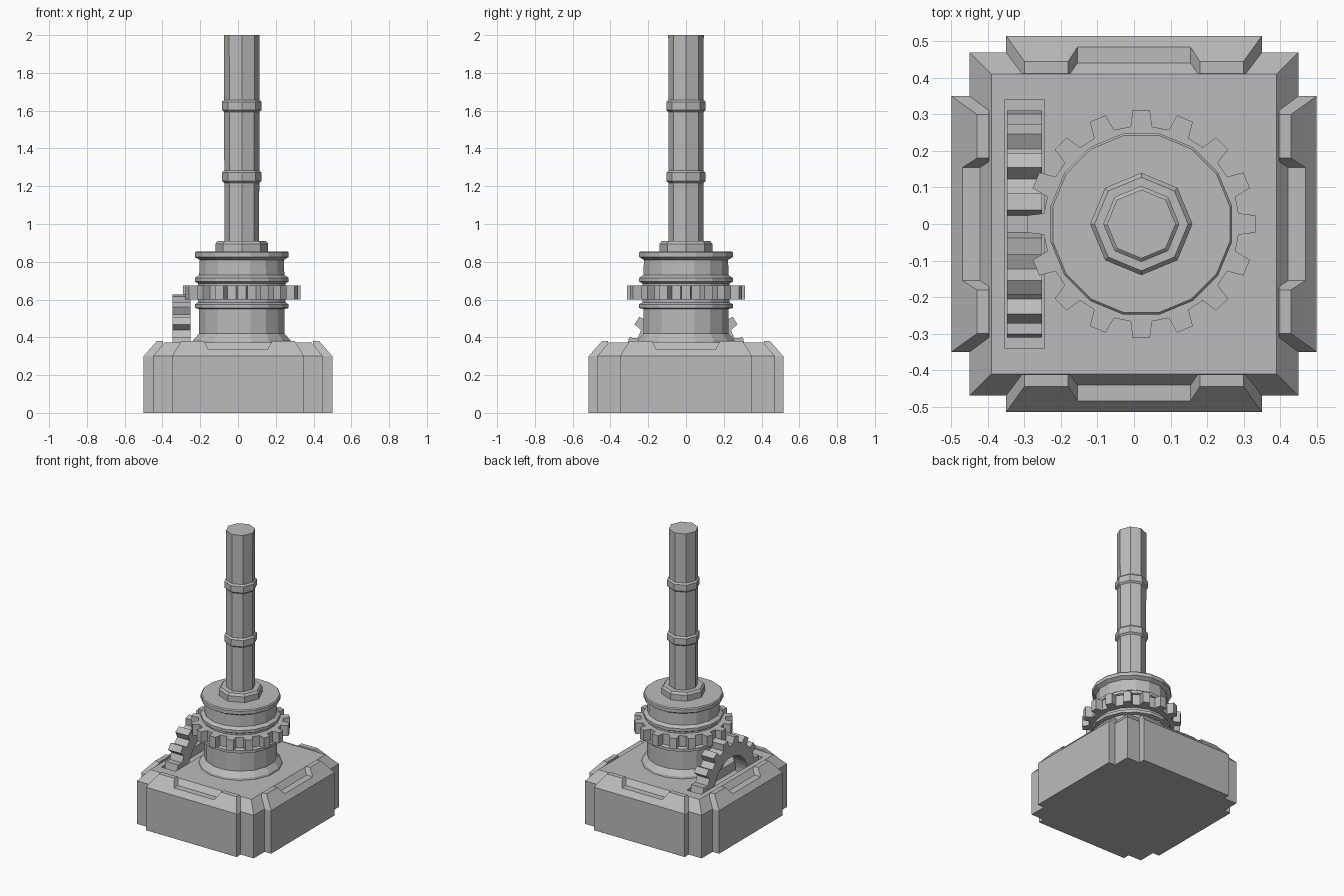
import bpy, bmesh
from math import sin, cos, pi, radians
from mathutils import Matrix, Vector

if "Cube" in bpy.data.objects:
    bpy.data.objects.remove(bpy.data.objects["Cube"])

GREY = (0.5, 0.5, 0.5, 1)
metal = bpy.data.materials.new("plain grey metal")
metal.use_nodes = True
metal.diffuse_color = GREY
metal.node_tree.nodes["Principled BSDF"].inputs["Base Color"].default_value = GREY

AXIS_X = 0.02          # the mast stands slightly off centre


def finish(name, bm, matrix=Matrix()):
    bmesh.ops.remove_doubles(bm, verts=bm.verts, dist=1e-5)
    bmesh.ops.recalc_face_normals(bm, faces=bm.faces)
    mesh = bpy.data.meshes.new(name)
    bm.to_mesh(mesh)
    bm.free()
    mesh.transform(matrix)
    mesh.materials.append(metal)
    obj = bpy.data.objects.new(name, mesh)
    bpy.context.collection.objects.link(obj)
    return obj


def loft(name, sections, matrix=Matrix(), wrap=False):
    """Skin closed loops of equal length; cap the ends or join them."""
    bm = bmesh.new()
    loops = [[bm.verts.new(p) for p in s] for s in sections]
    pairs = list(zip(loops, loops[1:]))
    if wrap:
        pairs.append((loops[-1], loops[0]))
    else:
        bm.faces.new(loops[0])
        bm.faces.new(loops[-1])
    for a, b in pairs:
        for i in range(len(a)):
            j = (i + 1) % len(a)
            bm.faces.new((a[i], a[j], b[j], b[i]))
    return finish(name, bm, matrix)


def lathe(name, profile, sides, turn=0.0):
    """Faceted solid of revolution around the mast axis."""
    def ring(r, z):
        angles = [turn + 2 * pi * i / sides for i in range(sides)]
        return [(AXIS_X + r * cos(a), r * sin(a), z) for a in angles]
    return loft(name, [ring(r, z) for r, z in profile], Matrix())


def gear(name, inner, thickness, matrix, teeth=16, root=0.268, tip=0.313):
    """Toothed ring, flat in its own xy plane."""
    step = 2 * pi / teeth
    outline = []
    for t in range(teeth):
        for offset, r in ((-0.28, root), (-0.19, tip), (0.19, tip), (0.28, root)):
            outline.append(((t + offset) * step, r))
    h = thickness / 2

    def loop(z, r_fixed=None):
        return [((r_fixed or r) * cos(a), (r_fixed or r) * sin(a), z) for a, r in outline]
    return loft(name, [loop(-h), loop(h), loop(h, inner), loop(-h, inner)], matrix, wrap=True)


def rect(x, y, z):
    return [(-x, -y, z), (x, -y, z), (x, y, z), (-x, y, z)]


# Chamfered base with a shallow pocket for the upright gear
base = loft("base", [rect(0.45, 0.47, 0), rect(0.45, 0.47, 0.30), rect(0.39, 0.41, 0.372)])
cutter = loft("pocket_cutter", [rect(0.055, 0.34, 0.31), rect(0.055, 0.34, 0.5)],
              Matrix.Translation((-0.3, 0, 0)))
cutter.hide_render = True
cutter.hide_viewport = True
cut = base.modifiers.new("pocket", "BOOLEAN")
cut.operation = "DIFFERENCE"
cut.solver = "EXACT"
cut.object = cutter


# Notched armour panels on the four sides
def panel(name, out, angle):
    inn, top, low, mid = out - 0.103, 0.38, 0.30, 0.335
    lip, edge = out - 0.031, out - 0.07

    def section(x, ridge):
        pts = [(out, 0), (out, low)] + ridge + [(inn, 0)]
        return [(x, -d, z) for d, z in pts]
    end = [(out, low), (out, low), (inn, low)]
    full = [(lip, mid), (edge, top), (inn, top)]
    notch = [(lip, mid), (lip, mid), (inn, mid)]
    half = [(0.35, end), (0.30, full), (0.18, full), (0.155, notch)]
    stations = [(-x, r) for x, r in half] + half[::-1]
    loft(name, [section(x, r) for x, r in stations], Matrix.Rotation(radians(angle), 4, "Z"))


for side, out, angle in (("front", 0.515, 0), ("left", 0.50, 90),
                         ("back", 0.515, 180), ("right", 0.50, 270)):
    panel(side + "_panel", out, angle)

# Turret drum with skirt and flanges
lathe("drum", [(0.265, 0.37), (0.262, 0.385), (0.23, 0.42), (0.23, 0.55),
               (0.253, 0.555), (0.253, 0.575), (0.235, 0.585), (0.235, 0.685),
               (0.253, 0.695), (0.253, 0.715), (0.23, 0.73), (0.227, 0.81),
               (0.253, 0.825), (0.253, 0.848), (0.247, 0.855)], 16, pi / 16)

# Meshing gears: one around the drum, one upright in the pocket
gear("drum_gear", 0.2, 0.075, Matrix.Translation((AXIS_X, 0, 0.637)))
gear("upright_gear", 0.185, 0.096,
     Matrix.Translation((-0.3, 0, 0.315)) @ Matrix.Rotation(pi / 2, 4, "Y")
     @ Matrix.Rotation(pi / 16, 4, "Z"))

# Octagonal mast, its collar and two bands
lathe("mast_collar", [(0.14, 0.85), (0.14, 0.895), (0.128, 0.91)], 8)
lathe("mast", [(0.092, 0.9), (0.094, 2.0)], 8)
for name, z in (("lower_band", 1.25), ("upper_band", 1.625)):
    lathe(name, [(0.092, z - 0.033), (0.104, z - 0.022), (0.104, z + 0.022), (0.092, z + 0.033)], 8)
